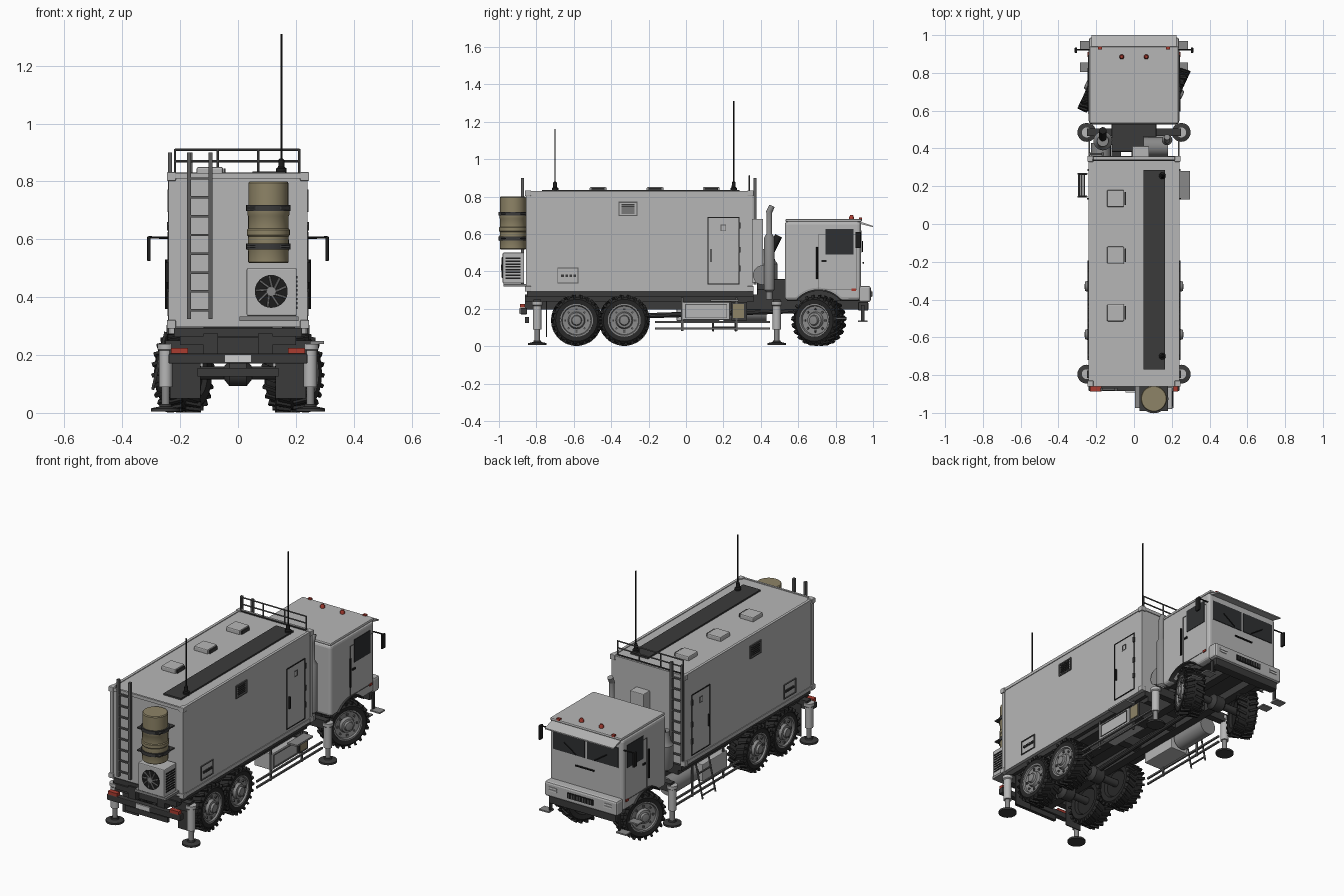
import bpy, bmesh, math
from mathutils import Matrix, Vector

if "Cube" in bpy.data.objects:
    bpy.data.objects.remove(bpy.data.objects["Cube"])

def material(name, r, g, b):
    m = bpy.data.materials.new(name)
    m.diffuse_color = (r, g, b, 1)
    m.use_nodes = True
    m.node_tree.nodes["Principled BSDF"].inputs["Base Color"].default_value = m.diffuse_color
    return m

LIGHT = material("light grey paint", .47, .47, .47)
MID = material("mid grey metal", .25, .25, .25)
DARK = material("dark grey metal", .043, .043, .043)
STEEL = material("rail grey", .11, .11, .11)
RUBBER = material("tyre rubber", .021, .021, .021)
BLACK = material("black", .012, .012, .012)
GLASS = material("dark glass", .028, .03, .032)
TAN = material("tan", .27, .23, .135)
RED = material("red lamp", .40, .045, .03)
WHITE = material("white plate", .62, .62, .62)
AXIS = {'x': Matrix.Rotation(math.pi/2, 4, 'Y'), 'y': Matrix.Rotation(-math.pi/2, 4, 'X'), 'z': Matrix()}

def finish(name, bm, mat, bevel=0, smooth=False, segs=2):
    bmesh.ops.recalc_face_normals(bm, faces=bm.faces)
    me = bpy.data.meshes.new(name)
    bm.to_mesh(me)
    bm.free()
    me.materials.append(mat)
    if smooth:
        me.polygons.foreach_set("use_smooth", [True] * len(me.polygons))
        me.set_sharp_from_angle(angle=math.radians(35))
    ob = bpy.data.objects.new(name, me)
    bpy.context.collection.objects.link(ob)
    if bevel:
        b = ob.modifiers.new("bevel", 'BEVEL')
        b.width, b.segments, b.limit_method, b.angle_limit = bevel, segs, 'ANGLE', math.radians(40)
    return ob

def box(name, x0, x1, y0, y1, z0, z1, mat, bevel=0):
    bm = bmesh.new()
    lo = Vector((min(x0, x1), min(y0, y1), min(z0, z1)))
    hi = Vector((max(x0, x1), max(y0, y1), max(z0, z1)))
    bmesh.ops.create_cube(bm, size=1, matrix=Matrix.Translation((lo + hi) / 2) @ Matrix.Diagonal((*(hi - lo), 1)))
    return finish(name, bm, mat, bevel)

def tube(name, p0, p1, r, mat, segs=10):
    p0, p1 = Vector(p0), Vector(p1)
    bm = bmesh.new()
    m = Matrix.Translation((p0 + p1) / 2) @ (p1 - p0).to_track_quat('Z', 'Y').to_matrix().to_4x4()
    bmesh.ops.create_cone(bm, cap_ends=True, segments=segs, radius1=r, radius2=r, depth=(p1 - p0).length, matrix=m)
    return finish(name, bm, mat, smooth=True)

def lathe(name, profile, loc, mat, axis='z', segs=32, turn=0):
    # profile holds (distance along axis, radius)
    bm = bmesh.new()
    rings = [[bm.verts.new((r*math.cos(t), r*math.sin(t), a)) for t in (2*math.pi*i/segs for i in range(segs))]
             for a, r in profile]
    for p, q in zip(rings, rings[1:]):
        for i in range(segs):
            j = (i + 1) % segs
            bm.faces.new((p[i], p[j], q[j], q[i]))
    bm.faces.new(rings[0])
    bm.faces.new(rings[-1])
    bm.transform(Matrix.Translation(loc) @ Matrix.Rotation(turn, 4, 'Z') @ AXIS[axis])
    return finish(name, bm, mat, smooth=True)

def prism(name, pts, x0, x1, mat, bevel=0):
    # side outline in y, z stretched across x
    bm = bmesh.new()
    a, b = ([bm.verts.new((x, y, z)) for y, z in pts] for x in (x0, x1))
    bm.faces.new(a)
    bm.faces.new(b)
    for i in range(len(pts)):
        j = (i + 1) % len(pts)
        bm.faces.new((a[i], a[j], b[j], b[i]))
    return finish(name, bm, mat, bevel, segs=3)

def side_frame(name, s, x, y0, y1, z0, z1, t, mat):
    # thin outline on a side wall
    for a, b, c, d in ((y0, y1, z0, z0+t), (y0, y1, z1-t, z1), (y0, y0+t, z0, z1), (y1-t, y1, z0, z1)):
        box(name, s*(x-.004), s*(x+.003), a, b, c, d, mat)

def ladder(name, x0, x1, y, z0, z1, ztop, n, mat):
    for x in (x0, x1):
        box(name + "_rail", x-.007, x+.007, y-.008, y+.008, z0, z1, mat)
    for i in range(n):
        z = z0 + .03 + (ztop - z0 - .03) * i / (n - 1)
        box(name + "_rung", x0, x1, y-.006, y+.006, z-.004, z+.004, mat)

def wheel(x, y, side, steer=0):
    turn = steer + (0 if side > 0 else math.pi)
    loc = Vector((x, y, .138))
    lathe("tyre", [(-.04, .075), (-.054, .085), (-.058, .112), (-.046, .126), (.046, .126), (.058, .112), (.054, .088), (.04, .08)], loc, RUBBER, 'x', 40, turn)
    lathe("wheel_rim", [(.03, .085), (.056, .088), (.056, .08), (.046, .076), (.042, .046), (.058, .04), (.06, .028), (.072, .024), (.074, .012)], loc, MID, 'x', 32, turn)
    place = Matrix.Translation(loc) @ Matrix.Rotation(turn, 4, 'Z')
    bm = bmesh.new()
    for i in range(44):
        k = 1 if i % 2 else -1
        bmesh.ops.create_cube(bm, size=1, matrix=place @ Matrix.Rotation(i*math.pi/22, 4, 'X') @
            Matrix.Translation((k*.031, 0, .127)) @ Matrix.Rotation(k*.35, 4, 'Z') @ Matrix.Diagonal((.054, .013, .018, 1)))
    finish("tyre_lugs", bm, RUBBER)
    bm = bmesh.new()
    for i in range(8):
        bmesh.ops.create_cube(bm, size=.011, matrix=place @ Matrix.Rotation(i*math.pi/4, 4, 'X') @ Matrix.Translation((.046, 0, .061)))
    finish("wheel_bolts", bm, STEEL)

# Shelter body with edge trim and corner blocks
box("shelter", -.237, .237, -.853, .353, .295, .825, LIGHT, .006)
for s in (-1, 1):
    box("shelter_top_trim", s*.225, s*.241, -.85, .35, .812, .829, LIGHT)
    box("shelter_bottom_trim", s*.22, s*.241, -.85, .35, .293, .315, LIGHT)
    for y in (-.845, .345):
        box("shelter_corner_post", s*.22, s*.24, y-.011, y+.011, .3, .825, LIGHT)
        for z in (.307, .818):
            box("corner_block", s*.215, s*.246, y-.016, y+.016, z-.016, z+.014, LIGHT, .003)
for y in (-.855, .35):
    box("shelter_end_trim", -.23, .23, y-.004, y+.008, .81, .829, LIGHT)
box("roof_seam", -.22, .22, .333, .339, .824, .831, DARK)

# Side doors, louvres and socket panels
for s in (-1, 1):
    side_frame("door_outline", s, .238, .115, .287, .33, .69, .005, BLACK)
    box("door_panel", s*.236, s*.24, .121, .281, .336, .684, LIGHT)
    box("door_handle", s*.238, s*.25, .13, .137, .45, .52, BLACK)
    side_frame("door_vent", s, .239, .185, .215, .615, .65, .004, STEEL)
    for z in (.4, .5, .63):
        box("door_hinge", s*.238, s*.246, .28, .292, z, z+.03, DARK)
    side_frame("louvre_frame", s, .24, -.362, -.258, .695, .772, .007, STEEL)
    for i in range(5):
        box("louvre_slat", s*.236, s*.243, -.345, -.275, .709+i*.011, .715+i*.011, DARK)
    side_frame("socket_frame", s, .24, -.688, -.575, .335, .42, .004, STEEL)
    for i in range(4):
        box("socket", s*.236, s*.244, -.667+i*.022, -.653+i*.022, .37, .383, DARK)

# Roof walkway, hatches, railing, antennas
box("roof_walkway", .05, .165, -.77, .285, .82, .834, DARK)
for y in (.135, -.165, -.47):
    box("roof_hatch", -.143, -.052, y-.045, y+.045, .82, .85, LIGHT, .006)
    box("hatch_hinge", -.05, -.043, y-.035, y+.035, .82, .845, DARK)
for y, top in ((.255, 1.31), (-.70, 1.16)):
    lathe("antenna_base", [(.825, .018), (.845, .018), (.85, .011), (.875, .01), (.88, .005)], (.15, y, 0), BLACK, segs=14)
    tube("antenna", (.15, y, .87), (.15, y, top), .0035, BLACK, 6)
for z in (.91, .87):
    tube("roof_railing", (-.218, .338, z), (.212, .338, z), .004, STEEL, 8)
for x in (-.218, -.07, .07, .212):
    tube("railing_post", (x, .338, .825), (x, .338, .912), .004, STEEL, 8)
ladder("rear_ladder", -.17, -.095, -.875, .325, .90, .81, 8, STEEL)
ladder("front_ladder", -.235, -.165, .37, .33, .90, .81, 8, STEEL)

# Cooling unit on the rear wall
box("cooler", .03, .203, -.98, -.865, .335, .5, LIGHT, .005)
box("cooler_bracket", .005, .21, -.975, -.85, .318, .333, MID)
lathe("fan_well", [(-.984, .057), (-.975, .057)], (.115, 0, .42), BLACK, 'y')
for i in range(9):
    a = i*2*math.pi/9
    tube("fan_blade", (.115+.015*math.cos(a), -.984, .42+.015*math.sin(a)), (.115+.053*math.cos(a+.3), -.984, .42+.053*math.sin(a+.3)), .004, MID, 6)
lathe("fan_hub", [(-.988, .016), (-.975, .016)], (.115, 0, .42), MID, 'y', 16)
for i in range(8):
    box("cooler_slat", .198, .206, -.965, -.885, .36+i*.015, .368+i*.015, BLACK)

# Barrel and its straps
lathe("barrel", [(.518, .066), (.522, .07), (.56, .07), (.565, .072), (.61, .07), (.615, .074), (.633, .074), (.638, .07), (.68, .07), (.685, .073), (.705, .073), (.71, .069), (.795, .069), (.80, .065)], (.105, -.925, 0), TAN)
for z in (.575, .708):
    box("barrel_shelf", .03, .18, -.99, -.85, z-.003, z+.004, DARK)
    lathe("barrel_strap", [(z-.01, .077), (z+.01, .077)], (.105, -.925, 0), DARK)

# Chassis, axles, rear bumper
box("subframe", -.222, .222, -.85, .36, .262, .294, DARK)
for s in (-1, 1):
    box("frame_rail", s*.07, s*.12, -.86, .93, .195, .275, DARK)
    box("frame_skirt", s*.12, s*.2, -.86, .36, .235, .265, DARK)
for y in (-.8, -.455, -.05, .25, .5):
    box("cross_member", -.12, .12, y-.025, y+.025, .2, .26, DARK)
for y in (-.585, -.33, .71):
    tube("axle", (-.17, y, .138), (.17, y, .138), .022, DARK, 12)
    lathe("differential", [(-.05, .02), (-.03, .045), (.03, .045), (.05, .02)], (0, y, .138), DARK, 'x', 16)
tube("drive_shaft", (0, -.585, .15), (0, .6, .19), .014, DARK)
box("rear_bumper", -.24, .24, -.885, -.85, .17, .205, DARK, .004)
box("number_plate", -.046, .046, -.892, -.88, .174, .202, WHITE)
box("tow_bar", -.14, .14, -.86, -.84, .125, .155, DARK)
for s in (-1, 1):
    box("tail_lamp", s*.172, s*.232, -.888, -.86, .206, .225, RED)
    box("mud_flap", s*.13, s*.235, -.748, -.742, .05, .24, DARK)
    wheel(s*.187, -.585, s)
    wheel(s*.187, -.33, s)
    wheel(s*.19, .71, s, -math.radians(25))

# Levelling jacks
for s in (-1, 1):
    for y in (-.795, .485):
        lathe("jack_foot", [(.005, .05), (.016, .05), (.022, .022), (.03, .02)], (s*.25, y, 0), DARK, segs=20)
        tube("jack_ram", (s*.25, y, .02), (s*.25, y, .12), .014, MID, 14)
        lathe("jack_tube", [(.09, .023), (.215, .023), (.22, .029), (.238, .029)], (s*.25, y, 0), LIGHT, segs=18)
        box("jack_arm", s*.1, s*.25, y-.02, y+.02, .2, .25, DARK)
    # Side guard bars
    for z in (.095, .13):
        box("guard_bar", s*.232, s*.242, -.165, .45, z-.005, z+.005, STEEL)
    for y in (-.02, .27):
        box("guard_bracket", s*.226, s*.234, y-.006, y+.006, .08, .26, STEEL)

# Equipment below the shelter
box("right_locker", .12, .235, -.02, .235, .14, .235, LIGHT, .004)
side_frame("locker_outline", 1, .236, -.005, .22, .15, .225, .004, STEEL)
box("right_battery_box", .12, .232, .242, .325, .138, .235, DARK)
box("battery_cover", .2, .236, .25, .31, .15, .225, TAN)
box("right_step", .235, .297, .13, .28, .238, .248, MID)
box("left_locker", -.235, -.12, -.05, .18, .135, .235, LIGHT, .004)
tube("air_tank", (-.175, .2, .185), (-.175, .43, .185), .052, MID, 24)
for y in (.145, .265):
    tube("step_ladder_rail", (-.25, y, .28), (-.295, y, .08), .005, STEEL, 8)
for z in (.1, .16, .22):
    x = -.295 + (z - .08) * .225
    tube("step_ladder_rung", (x, .145, z), (x, .265, z), .005, STEEL, 8)

# Gear between cab and shelter
box("engine_block", -.12, .12, .38, .54, .25, .36, DARK, .01)
box("wall_cabinet", -.01, .08, .35, .412, .34, .68, LIGHT, .004)
box("intake_box", .07, .15, .38, .46, .3, .4, DARK, .005)
lathe("exhaust_stack", [(.25, .018), (.29, .018), (.3, .028), (.58, .028), (.6, .016), (.72, .016)], (.175, .445, 0), MID, segs=18)
tube("exhaust_tip", (.175, .441, .71), (.175, .46, .75), .016, MID, 14)
lathe("air_filter", [(.3, .045), (.31, .05), (.44, .05), (.46, .035), (.52, .03)], (-.165, .44, 0), MID, segs=24)
tube("intake_hose", (-.165, .45, .5), (-.165, .495, .59), .02, BLACK, 14)
tube("air_drum", (.05, .41, .38), (.18, .41, .38), .052, MID, 24)

# Cab with front wheel arches
arch = [(.71 - .155*math.cos(math.radians(a)), .14 + .155*math.sin(math.radians(a))) for a in range(42, 139, 8)]
prism("cab", [(.528, .245)] + arch + [(.935, .245), (.935, .668), (.528, .668)], -.24, .24, LIGHT, .018)
box("cab_roof", -.235, .235, .532, .94, .664, .68, LIGHT, .006)
box("cab_floor", -.2, .2, .54, .93, .24, .3, DARK)
prism("sun_visor", [(.925, .655), (1.0, .636), (1.0, .643), (.925, .667)], -.225, .225, LIGHT)
for s in (-1, 1):
    box("windscreen", s*.008, s*.213, .93, .939, .5, .618, GLASS)
    box("side_window", s*.235, s*.243, .745, .895, .49, .625, GLASS)
    side_frame("cab_door_outline", s, .239, .708, .915, .30, .6, .004, STEEL)
    box("cab_door_handle", s*.238, s*.247, .725, .75, .45, .46, BLACK)
    tube("grab_handle", (s*.247, .70, .36), (s*.247, .70, .53), .005, BLACK, 8)
    box("side_marker", s*.238, s*.246, .885, .91, .295, .307, RED)
    for p, q in zip(arch, arch[1:]):
        prism("arch_lip", [p, q, (q[0], q[1]+.008), (p[0], p[1]+.008)], s*.2, s*.247, DARK)
    tube("mirror_arm", (s*.235, .922, .605), (s*.31, .922, .607), .004, BLACK, 8)
    box("mirror", s*.302, s*.314, .905, .935, .525, .61, BLACK, .003)
    lathe("roof_lamp", [(.675, .013), (.69, .013), (.70, .008)], (s*.065, .885, 0), RED, segs=14)
    box("roof_marker", s*.17, s*.19, .925, .94, .675, .688, RED)
    tube("wiper", (s*.06, .943, .505), (s*.14, .943, .56), .003, BLACK, 6)
    # Headlamps, fender step plates
    for z in (.272, .287):
        box("headlamp", s*.155, s*.205, .98, .992, z, z+.01, WHITE)
    side_frame("bumper_seam", s, .234, .945, .975, .25, .31, .004, STEEL)
    for y, z in ((.945, .132), (.83, .15)):
        box("cab_step", s*.22, s*.285, y-.025, y+.025, z-.004, z+.004, MID)
    box("step_hanger", s*.222, s*.23, .935, .955, .13, .22, DARK)
tube("front_grab_bar", (-.06, .948, .445), (.06, .948, .445), .005, BLACK, 8)
box("front_bumper", -.238, .238, .925, .988, .235, .322, LIGHT, .012)
box("lower_bumper", -.22, .22, .92, .975, .19, .236, DARK, .006)
box("grille", -.085, .085, .98, .993, .262, .295, BLACK)
for i in range(9):
    box("grille_bar", -.075+i*.018, -.069+i*.018, .98, .996, .266, .291, STEEL)
